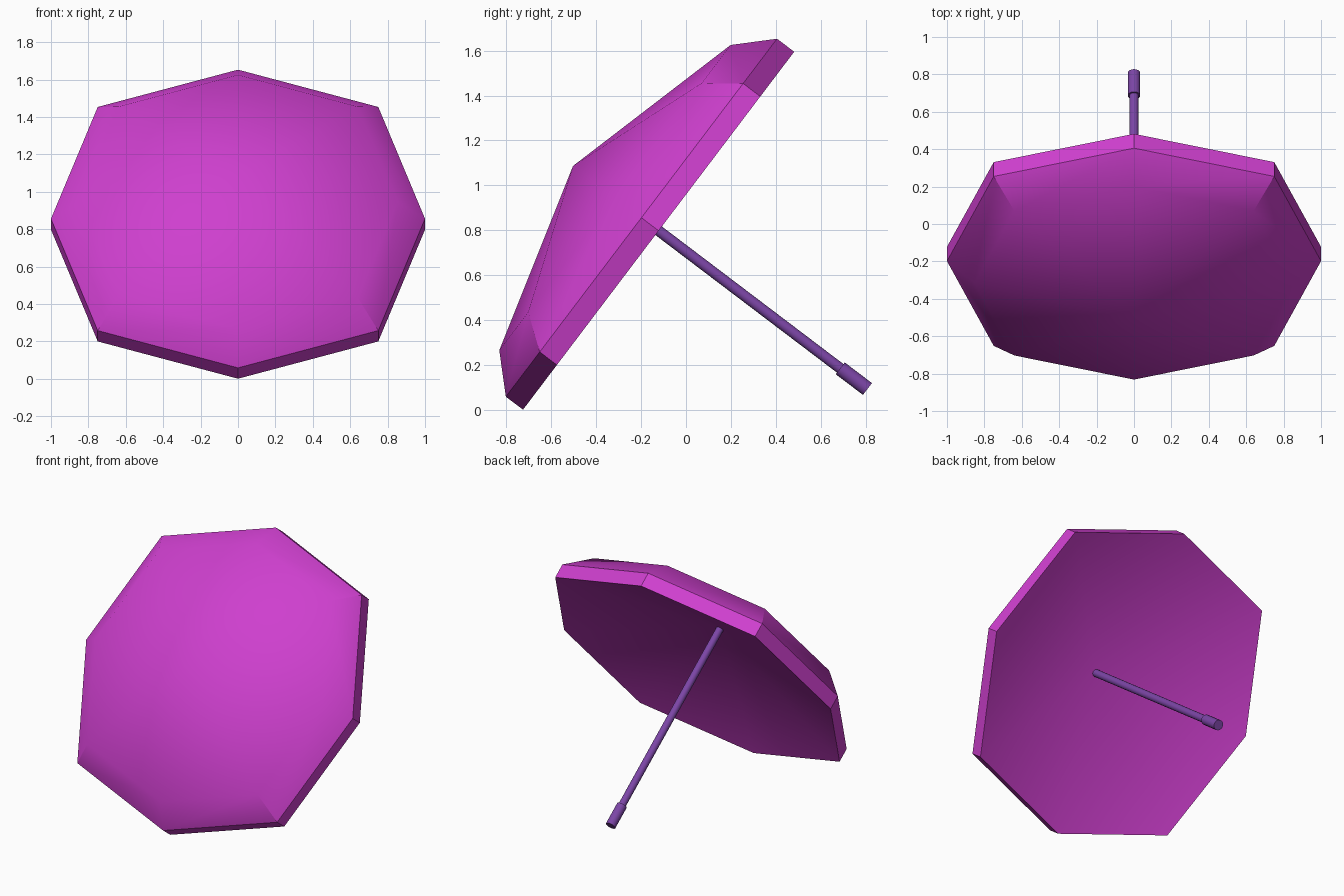
import bpy, bmesh, math
from mathutils import Matrix

if "Cube" in bpy.data.objects:
    bpy.data.objects.remove(bpy.data.objects["Cube"])

# Shared frame: the umbrella axis is local z, leaned forward about x
LEAN = math.radians(52.85)
FRAME = Matrix.Translation((0, -0.122, 0.798)) @ Matrix.Rotation(LEAN, 4, 'X')


def material(name, color):
    m = bpy.data.materials.new(name)
    m.diffuse_color = color
    m.use_nodes = True
    m.node_tree.nodes["Principled BSDF"].inputs["Base Color"].default_value = m.diffuse_color
    return m


PINK = material("canopy_magenta", (0.62, 0.05, 0.62, 1))
PURPLE = material("shaft_purple", (0.20, 0.06, 0.38, 1))


def finish(bm, name, mat):
    bmesh.ops.recalc_face_normals(bm, faces=bm.faces)
    me = bpy.data.meshes.new(name)
    bm.to_mesh(me)
    bm.free()
    ob = bpy.data.objects.new(name, me)
    bpy.context.collection.objects.link(ob)
    ob.matrix_world = FRAME
    me.materials.append(mat)
    bpy.ops.object.select_all(action='DESELECT')
    ob.select_set(True)
    bpy.context.view_layer.objects.active = ob
    bpy.ops.object.shade_smooth_by_angle(angle=math.radians(35))
    return ob


# Canopy: eight-sided shell, rim band, sloped shoulder, shallow top, hollow inside
OUTLINE = [(1, 0), (0.75, 0.75), (0, 1), (-0.75, 0.75),
           (-1, 0), (-0.75, -0.75), (0, -1), (0.75, -0.75)]
bm = bmesh.new()
rings = [[bm.verts.new((x * s, y * s, h)) for x, y in OUTLINE]
         for s, h in ((1, 0), (1, 0.096), (0.853, 0.244))]
apex = bm.verts.new((0, 0, 0.478))
inner = bm.verts.new((0, 0, 0.31))
for i in range(8):
    j = (i + 1) % 8
    for a, b in zip(rings, rings[1:]):
        bm.faces.new((a[i], a[j], b[j], b[i]))
    bm.faces.new((rings[-1][i], rings[-1][j], apex))
    bm.faces.new((rings[0][j], rings[0][i], inner))
finish(bm, "canopy", PINK)


# Shaft and grip: plain cylinders along the axis
def rod(name, radius, low, high):
    bm = bmesh.new()
    bmesh.ops.create_cone(bm, cap_ends=True, segments=16, radius1=radius,
                          radius2=radius, depth=high - low,
                          matrix=Matrix.Translation((0, 0, (low + high) / 2)))
    finish(bm, name, PURPLE)


rod("shaft", 0.024, -1.05, 0.34)
rod("grip", 0.033, -1.167, -1.015)
